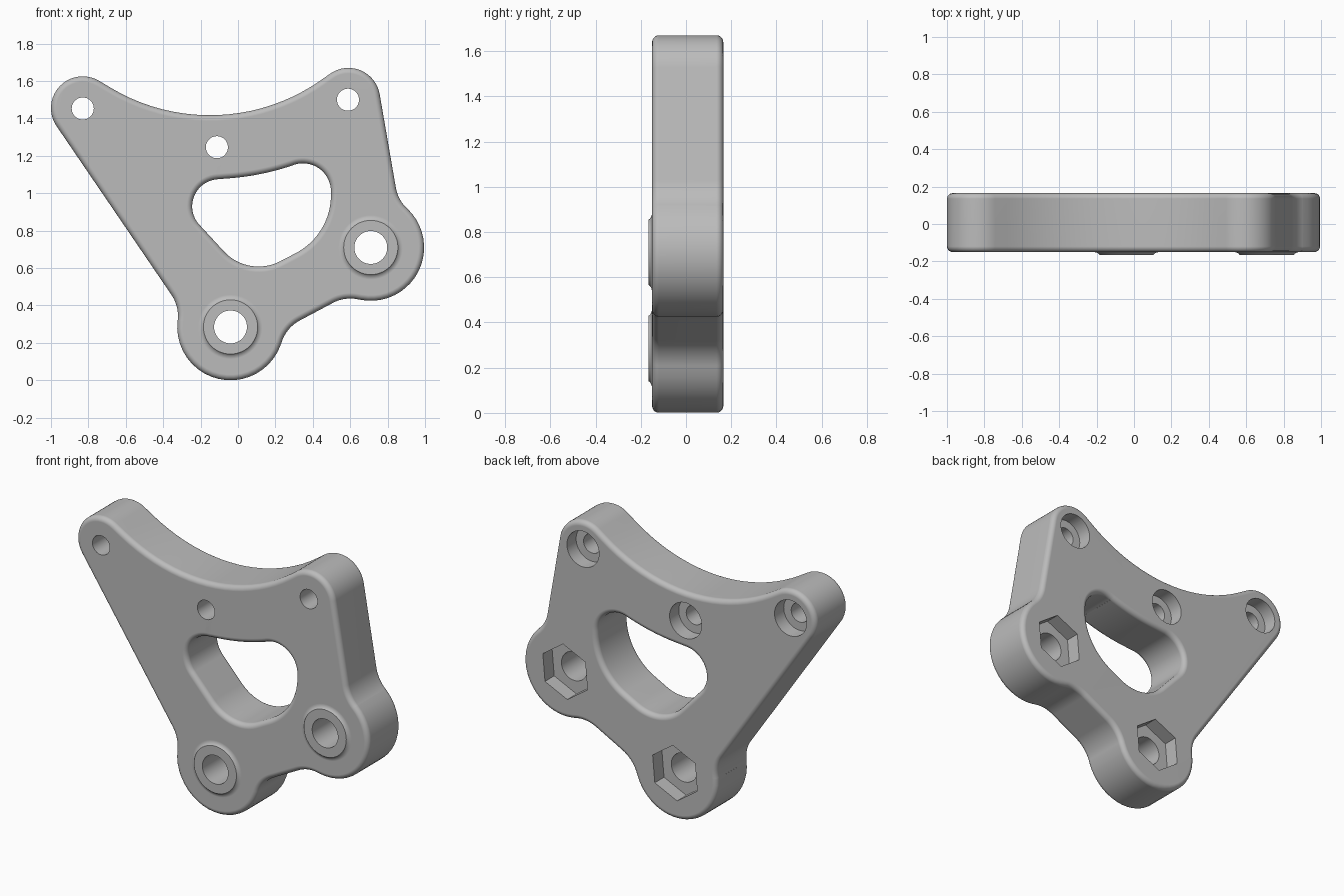
import bpy, bmesh
from math import sin, cos, acos, atan2, hypot, pi, tau, radians

if "Cube" in bpy.data.objects:
    bpy.data.objects.remove(bpy.data.objects["Cube"])

grey = bpy.data.materials.new("plain grey")
grey.use_nodes = True
grey.diffuse_color = (0.5, 0.5, 0.5, 1)
grey.node_tree.nodes["Principled BSDF"].inputs["Base Color"].default_value = (0.5, 0.5, 0.5, 1)

FRONT, BACK, ROUND = -0.15, 0.165, 0.03


def belt(circles, grow=0.0, steps=20):
    """Closed tangent path round circles (x, z, r); negative r is a concave arc."""
    circles = [(x, z, r + grow) for x, z, r in circles]
    count = len(circles)
    links = []
    for i, (x, z, r) in enumerate(circles):
        x2, z2, r2 = circles[(i + 1) % count]
        ratio = (r - r2) / hypot(x2 - x, z2 - z)
        links.append(atan2(z2 - z, x2 - x) - acos(max(-1, min(1, ratio))))
    points = []
    for i, (x, z, r) in enumerate(circles):
        turn = 1 if r > 0 else -1
        start = links[i - 1]
        sweep = ((links[i] - start) * turn + 0.3) % tau - 0.3
        sweep = max(sweep, 0.01)
        for k in range(steps + 1):
            a = start + turn * sweep * k / steps
            points.append((x + r * cos(a), z + r * sin(a)))
    return points


def ring(x, z, r, sides=48, spin=0.0):
    return [(x + r * cos(spin + tau * k / sides), z + r * sin(spin + tau * k / sides))
            for k in range(sides)]


def loft(name, layers):
    """Capped solid through layers of (y, points)."""
    bm = bmesh.new()
    rows = [[bm.verts.new((x, y, z)) for x, z in pts] for y, pts in layers]
    n = len(rows[0])
    for a, b in zip(rows, rows[1:]):
        for k in range(n):
            bm.faces.new((a[k], a[(k + 1) % n], b[(k + 1) % n], b[k]))
    bm.faces.new(rows[0])
    bm.faces.new(rows[-1])
    bmesh.ops.remove_doubles(bm, verts=bm.verts, dist=0.0002)
    bmesh.ops.recalc_face_normals(bm, faces=bm.faces)
    mesh = bpy.data.meshes.new(name)
    bm.to_mesh(mesh)
    bm.free()
    mesh.materials.append(grey)
    obj = bpy.data.objects.new(name, mesh)
    bpy.context.collection.objects.link(obj)
    return obj


def combine(target, tool, operation):
    tool.hide_render = True
    bpy.context.view_layer.objects.active = target
    mod = target.modifiers.new(operation.lower(), "BOOLEAN")
    mod.operation, mod.object, mod.solver = operation, tool, "EXACT"
    bpy.ops.object.modifier_apply(modifier=mod.name)
    bpy.data.objects.remove(tool)


# Rounded edge: depth below the face and sideways inset, over a quarter turn
edge = [(ROUND * (1 - cos(a)), ROUND * (1 - sin(a))) for a in [k * pi / 10 for k in range(6)]]
rounded = [(FRONT + d, i) for d, i in edge] + [(BACK - d, i) for d, i in reversed(edge)]

# Plate outline, anticlockwise from the upper left lug
lower, side = (-0.04, 0.285), (0.71, 0.71)
outline = [
    (-0.83, 1.455, 0.17),
    (-0.521, 0.344, -0.2),
    (*lower, 0.285),
    (0.424, 0.143, -0.2),
    (0.601, 0.237, -0.2),
    (*side, 0.285),
    (1.041, 1.064, -0.2),
    (0.59, 1.5, 0.17),
    (-0.15, 2.45, -1.033),
]
plate = loft("bracket_plate", [(y, belt(outline, -i)) for y, i in rounded])

# Central window with rounded rims
window = [
    (-0.1, 0.93, 0.145),
    (0.11, 0.86, 0.252),
    (0.147, 0.99, 0.35),
    (0.347, 1.01, 0.15),
    (-0.15, 2.45, -1.374),
]
layers = [(y, belt(window, i)) for y, i in rounded]
layers = [(FRONT - 0.1, layers[0][1])] + layers + [(BACK + 0.1, layers[-1][1])]
combine(plate, loft("window_cutter", layers), "DIFFERENCE")

# Raised bosses with a filleted foot, through holes and hexagonal nut pockets
boss_profile = [(-0.165, 0.145), (-0.158, 0.15), (-0.153, 0.16), (-0.149, 0.176), (-0.1, 0.176)]
for x, z in (lower, side):
    combine(plate, loft("boss", [(y, ring(x, z, r)) for y, r in boss_profile]), "UNION")
    combine(plate, loft("bolt_cutter", [(y, ring(x, z, 0.088)) for y in (-0.4, 0.4)]), "DIFFERENCE")
    pocket = ring(x, z, 0.168, 6, radians(25))
    combine(plate, loft("nut_cutter", [(y, pocket) for y in (BACK - 0.09, 0.4)]), "DIFFERENCE")

# Small screw holes, counterbored from the back
for x, z in ((-0.83, 1.453), (0.588, 1.5), (-0.113, 1.246)):
    combine(plate, loft("screw_cutter", [(y, ring(x, z, 0.059)) for y in (-0.4, 0.4)]), "DIFFERENCE")
    bore = ring(x, z, 0.11)
    combine(plate, loft("bore_cutter", [(y, bore) for y in (BACK - 0.09, 0.4)]), "DIFFERENCE")

# Smooth curved walls, flat faces
bpy.ops.object.select_all(action="DESELECT")
plate.select_set(True)
bpy.context.view_layer.objects.active = plate
bpy.ops.object.shade_smooth_by_angle(angle=radians(35))
weighted = plate.modifiers.new("flat faces", "WEIGHTED_NORMAL")
weighted.keep_sharp = True
